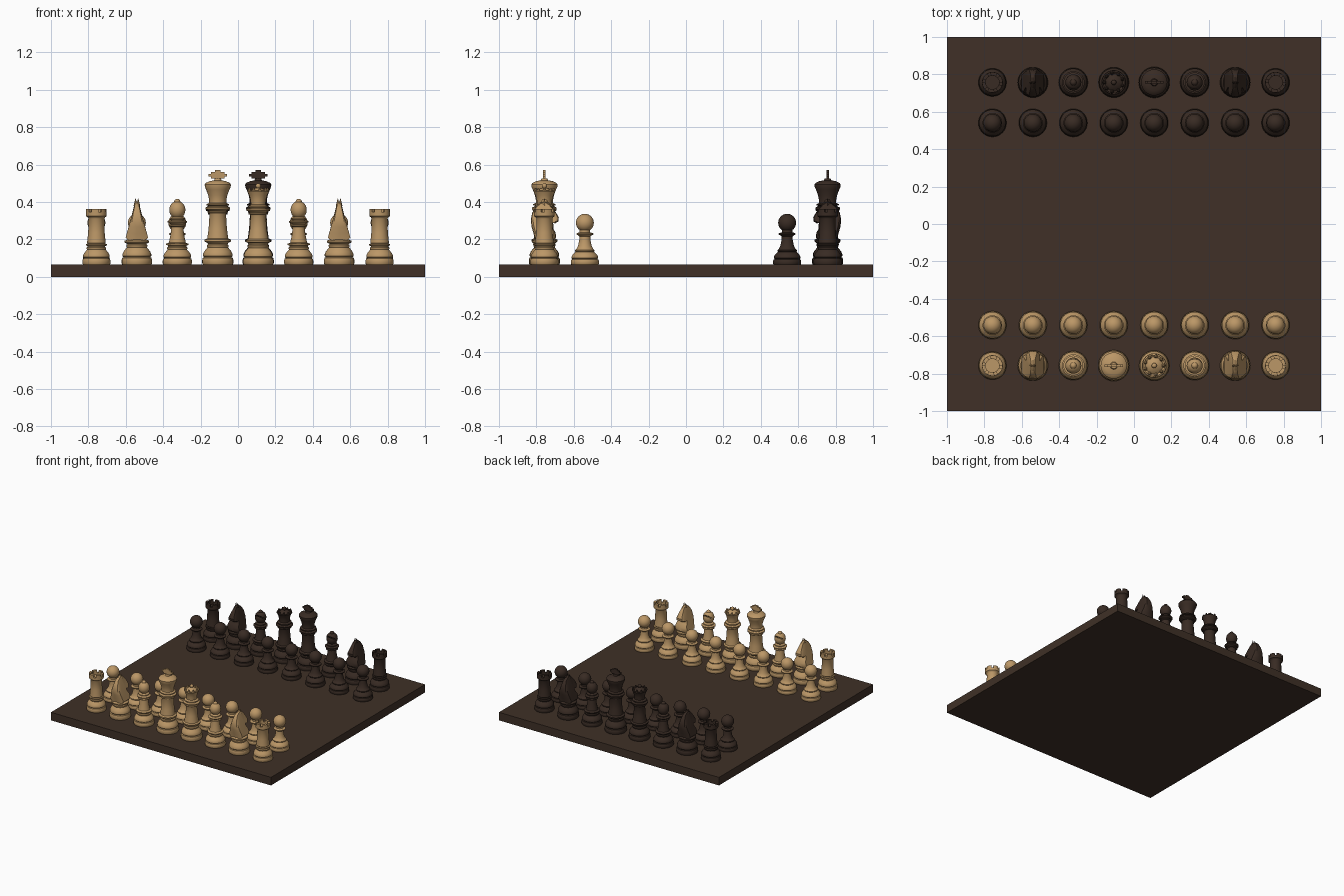
import bpy, bmesh
from math import pi, sin, cos, radians
from mathutils import Matrix, Vector

if "Cube" in bpy.data.objects:
    bpy.data.objects.remove(bpy.data.objects["Cube"])

BOARD_TOP = 0.066
SQUARE = 0.2163
SEGMENTS = 32


def material(name, colour):
    mat = bpy.data.materials.new(name)
    mat.use_nodes = True
    mat.diffuse_color = (*colour, 1)
    mat.node_tree.nodes["Principled BSDF"].inputs["Base Color"].default_value = (*colour, 1)
    return mat


light_wood = material("light wood", (0.50, 0.31, 0.135))
dark_wood = material("dark wood", (0.04, 0.024, 0.017))
board_wood = material("board wood", (0.05, 0.03, 0.02))


def lathe(bm, profile, centre=(0, 0)):
    """Turn a list of (radius, height) points around the vertical axis."""
    offset = Vector((*centre, 0))
    verts = [bm.verts.new(Vector((r, 0, z)) + offset) for r, z in profile]
    edges = [bm.edges.new(pair) for pair in zip(verts, verts[1:])]
    bmesh.ops.spin(bm, geom=verts + edges, cent=offset, axis=(0, 0, 1),
                   angle=2 * pi, steps=SEGMENTS, use_duplicate=False)
    bmesh.ops.remove_doubles(bm, verts=bm.verts[:], dist=0.00005)


def box(bm, size, centre, turn=None):
    matrix = Matrix.Translation(centre) @ (turn or Matrix()) @ Matrix.Diagonal((*size, 1))
    bmesh.ops.create_cube(bm, size=1, matrix=matrix)


def arc(radius, height, start=-90, end=90, stretch=1.0, steps=10):
    """Profile points of a ball, from a low angle to a high angle."""
    angles = [radians(start + (end - start) * i / steps) for i in range(steps + 1)]
    return [(max(radius * cos(a), 0), height + stretch * radius * sin(a)) for a in angles]


def foot(radius, lift=1.0):
    """Moulded foot shared by all pieces."""
    rows = [(0, 0), (.96, 0), (1, .006), (1, .022), (.96, .031), (.89, .034), (.95, .04),
            (.95, .048), (.88, .06), (.76, .071), (.66, .08), (.7, .085), (.7, .09), (.62, .095)]
    return [(r * radius, z * lift) for r, z in rows]


def ring(radius, height, thick=0.012):
    """Rounded collar."""
    return [(radius * .85, height - thick / 2), (radius, height - thick / 4),
            (radius, height + thick / 4), (radius * .85, height + thick / 2)]


def pawn(bm):
    lathe(bm, foot(.075, .85) + [(.036, .1), (.03, .13), (.029, .15)]
          + ring(.045, .163) + [(.028, .172)] + arc(.048, .223, -55))


def rook(bm):
    lathe(bm, foot(.075) + ring(.056, .105) + [(.05, .115), (.044, .17), (.042, .245),
          (.046, .252), (.055, .258), (.055, .28), (.036, .28), (.036, .265), (0, .265)])
    # Battlements around the rim
    count = 6
    for i in range(count):
        corners = [bm.verts.new((r, 0, z)) for r, z in
                   ((.036, .28), (.055, .28), (.055, .298), (.036, .298))]
        face = bm.faces.new(corners)
        bmesh.ops.rotate(bm, verts=corners, matrix=Matrix.Rotation(2 * pi * i / count, 3, 'Z'))
        result = bmesh.ops.spin(bm, geom=[face], cent=(0, 0, 0), axis=(0, 0, 1),
                                angle=1.4 * pi / count, steps=5, use_duplicate=False)
        # Close the starting end
        bm.faces.new([v for v in corners]) if not face.is_valid else None


def bishop(bm):
    lathe(bm, foot(.078) + ring(.06, .108) + [(.045, .118), (.036, .16), (.032, .2)]
          + ring(.044, .208) + [(.034, .215)] + ring(.053, .228) + [(.034, .236)]
          + ring(.04, .243) + [(.03, .25)]
          + arc(.043, .292, -55, 68, 1.1) + arc(.017, .334, -40))


def queen(bm):
    lathe(bm, foot(.081, 1.1) + ring(.066, .125, .018) + [(.054, .136), (.045, .19), (.041, .26)]
          + ring(.052, .272) + [(.046, .28)] + ring(.064, .292, .015) + [(.046, .3)]
          + ring(.054, .31) + [(.039, .32), (.041, .345), (.048, .37), (.058, .39),
                               (.057, .395), (.046, .388), (.03, .403), (.01, .41)]
          + arc(.014, .42, -50))
    # Crown points
    count = 9
    for i in range(count):
        a = 2 * pi * i / count
        bmesh.ops.create_cone(bm, cap_ends=True, segments=8, radius1=.011, radius2=.003, depth=.02,
                              matrix=Matrix.Translation((.05 * cos(a), .05 * sin(a), .399)))


def king(bm):
    lathe(bm, foot(.083, 1.15) + ring(.07, .128, .02) + [(.056, .14), (.049, .19), (.044, .27)]
          + ring(.054, .28) + [(.048, .288)] + ring(.066, .3, .018) + [(.05, .31)]
          + ring(.06, .32) + [(.046, .33), (.046, .345), (.051, .37), (.062, .4), (.069, .415),
                              (.07, .428), (.064, .436), (.045, .445), (.02, .45), (.016, .46), (0, .46)])
    # Stepped cross
    for width, height, z in ((.03, .06, .474), (.07, .034, .478), (.098, .014, .478)):
        box(bm, (width, .014, height), (0, 0, z))


def knight(bm):
    lathe(bm, foot(.081, 1.15) + ring(.066, .122, .018) + [(.05, .135), (0, .135)])
    # Horse head outline (forward, height), swelling in the middle
    outline = [(-.05, .125), (.05, .125), (.062, .145), (.06, .17), (.045, .195), (.034, .215),
               (.036, .228), (.058, .22), (.074, .23), (.077, .25), (.064, .275), (.046, .3),
               (.026, .324), (.004, .337), (-.02, .33), (-.046, .31), (-.066, .275), (-.073, .235),
               (-.068, .2), (-.058, .165)]
    middle = Vector((-.005, .23))
    layers = []
    for side, shrink in ((-1, .82), (-.75, .95), (0, 1), (.75, .95), (1, .82)):
        layer = []
        for y, z in outline:
            p = middle + (Vector((y, z)) - middle) * shrink
            half = .06 - .046 * min(max((z - .125) / .2, 0), 1)
            layer.append(bm.verts.new((side * half, p.x, p.y)))
        layers.append(layer)
    count = len(outline)
    for low, high in zip(layers, layers[1:]):
        for i in range(count):
            j = (i + 1) % count
            bm.faces.new((low[i], low[j], high[j], high[i]))
    caps = [bm.faces.new(layers[0]), bm.faces.new(layers[-1])]
    bmesh.ops.triangulate(bm, faces=caps)
    # Ears
    for side in (-1, 1):
        bmesh.ops.create_cone(bm, cap_ends=True, segments=8, radius1=.011, radius2=.001, depth=.04,
                              matrix=Matrix.Translation((side * .007, 0, .332)))


def finish(bm, name, mat):
    bmesh.ops.recalc_face_normals(bm, faces=bm.faces[:])
    mesh = bpy.data.meshes.new(name)
    bm.to_mesh(mesh)
    bm.free()
    mesh.materials.append(mat)
    mesh.shade_smooth()
    mesh.set_sharp_from_angle(angle=radians(35))
    return mesh


def place(name, mesh, location=(0, 0, 0), turn=0):
    obj = bpy.data.objects.new(name, mesh)
    obj.location = location
    obj.rotation_euler.z = turn
    bpy.context.scene.collection.objects.link(obj)
    return obj


def cut_slit(mesh):
    """Slanted slit in the bishop's head, baked into the shared mesh."""
    bm = bmesh.new()
    box(bm, (.12, .05, .007), (0, .032, .312), Matrix.Rotation(radians(40), 4, 'X'))
    cutter = place("slit_cutter", finish(bm, "slit_cutter", mesh.materials[0]))
    cutter.hide_render = True
    body = place("bishop_blank", mesh)
    cut = body.modifiers.new("slit", 'BOOLEAN')
    cut.operation = 'DIFFERENCE'
    cut.object = cutter
    result = bpy.data.meshes.new_from_object(body.evaluated_get(bpy.context.evaluated_depsgraph_get()))
    for helper in (cutter, body):
        bpy.data.objects.remove(helper)
    return result


# Board
bm = bmesh.new()
box(bm, (2, 2, BOARD_TOP), (0, 0, BOARD_TOP / 2))
place("board", finish(bm, "board", board_wood))

# Both armies, facing each other
builders = {"pawn": pawn, "rook": rook, "knight": knight, "bishop": bishop,
            "queen": queen, "king": king}
back_row = ["rook", "knight", "bishop", "king", "queen", "bishop", "knight", "rook"]
for side, mat, direction, turn in (("light", light_wood, 1, 0), ("dark", dark_wood, -1, pi)):
    meshes = {}
    for kind, build in builders.items():
        bm = bmesh.new()
        build(bm)
        meshes[kind] = finish(bm, f"{side}_{kind}", mat)
    meshes["bishop"] = cut_slit(meshes["bishop"])
    for column, kind in enumerate(back_row):
        x = (column - 3.5) * SQUARE * direction
        for piece, row in ((kind, 3.5), ("pawn", 2.5)):
            place(f"{side}_{piece}_{column + 1}", meshes[piece],
                  (x, -row * SQUARE * direction, BOARD_TOP), turn)
